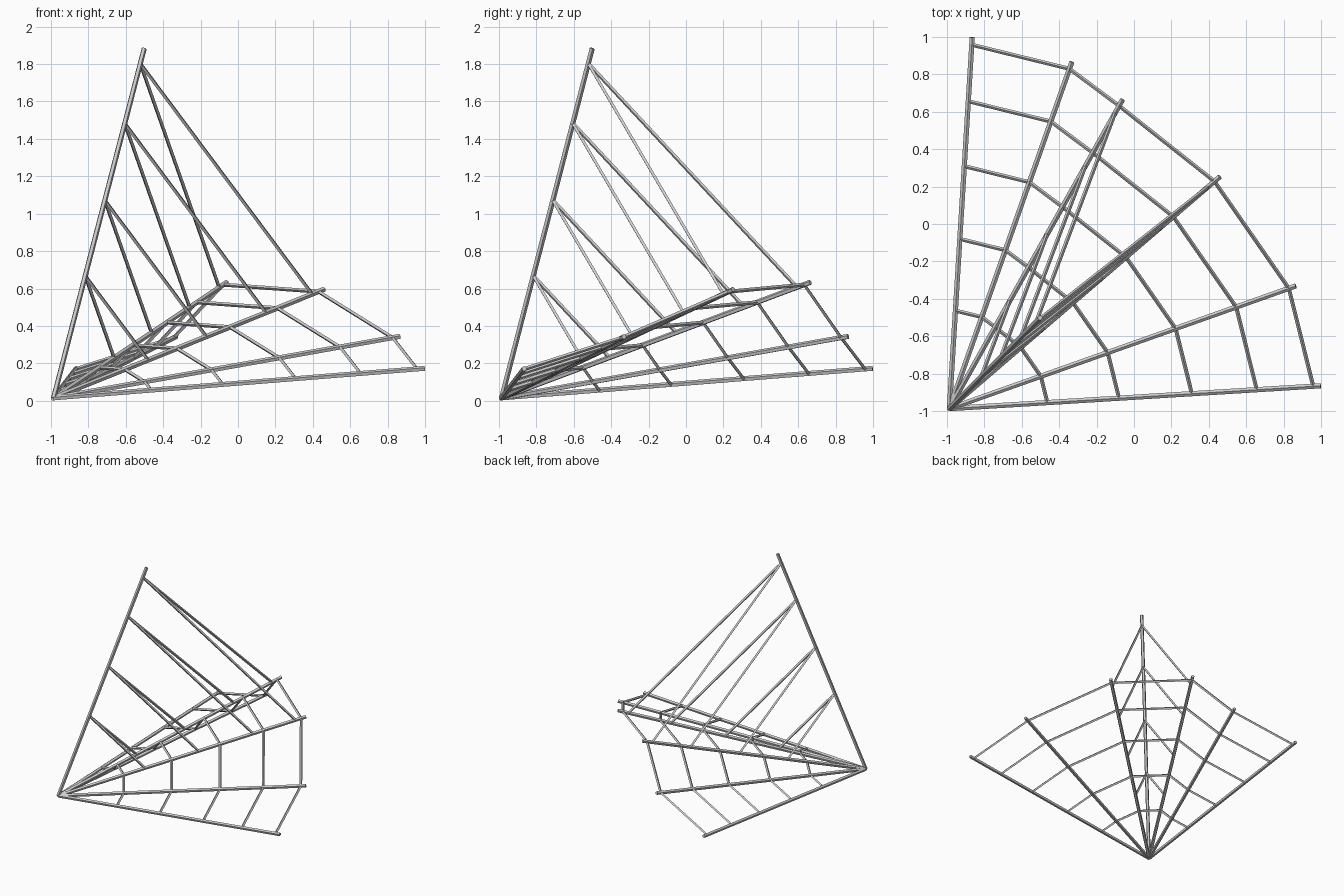
import bpy
from mathutils import Vector

if "Cube" in bpy.data.objects:
    bpy.data.objects.remove(bpy.data.objects["Cube"])

CORNER = Vector((-0.987, -0.987, 0.014))


def rod(name, a, b, radius, sides):
    d = b - a
    bpy.ops.mesh.primitive_cylinder_add(vertices=sides, radius=radius, depth=d.length,
                                        location=(a + b) / 2)
    ob = bpy.context.object
    ob.name = name
    ob.rotation_mode = 'QUATERNION'
    ob.rotation_quaternion = d.to_track_quat('Z', 'Y')
    return ob


# Spokes fanning out from the corner
tips = [Vector(t) for t in (
    (-0.865, 0.998, 0.172), (-0.332, 0.867, 0.343), (-0.061, 0.665, 0.633),
    (0.459, 0.253, 0.595), (0.865, -0.331, 0.343), (0.998, -0.865, 0.172))]
upright = Vector((-0.502, -0.502, 1.884))
for i, tip in enumerate(tips + [upright]):
    rod(f"spoke_{i + 1}", CORNER, tip, 0.0145, 5)

# Cross threads between neighbouring fan spokes
for level, f in enumerate((0.264, 0.457, 0.653, 0.828, 0.98)):
    for i in range(len(tips) - 1):
        rod(f"fan_thread_{level + 1}_{i + 1}", CORNER.lerp(tips[i], f),
            CORNER.lerp(tips[i + 1], f), 0.0105, 4)

# Cross threads from the upright spoke down to the two middle spokes
for level, f in enumerate((0.35, 0.566, 0.786, 0.957)):
    for side, tip in (("left", tips[2]), ("right", tips[3])):
        rod(f"upright_thread_{level + 1}_{side}", CORNER.lerp(upright, f),
            CORNER.lerp(tip, f), 0.0105, 4)
